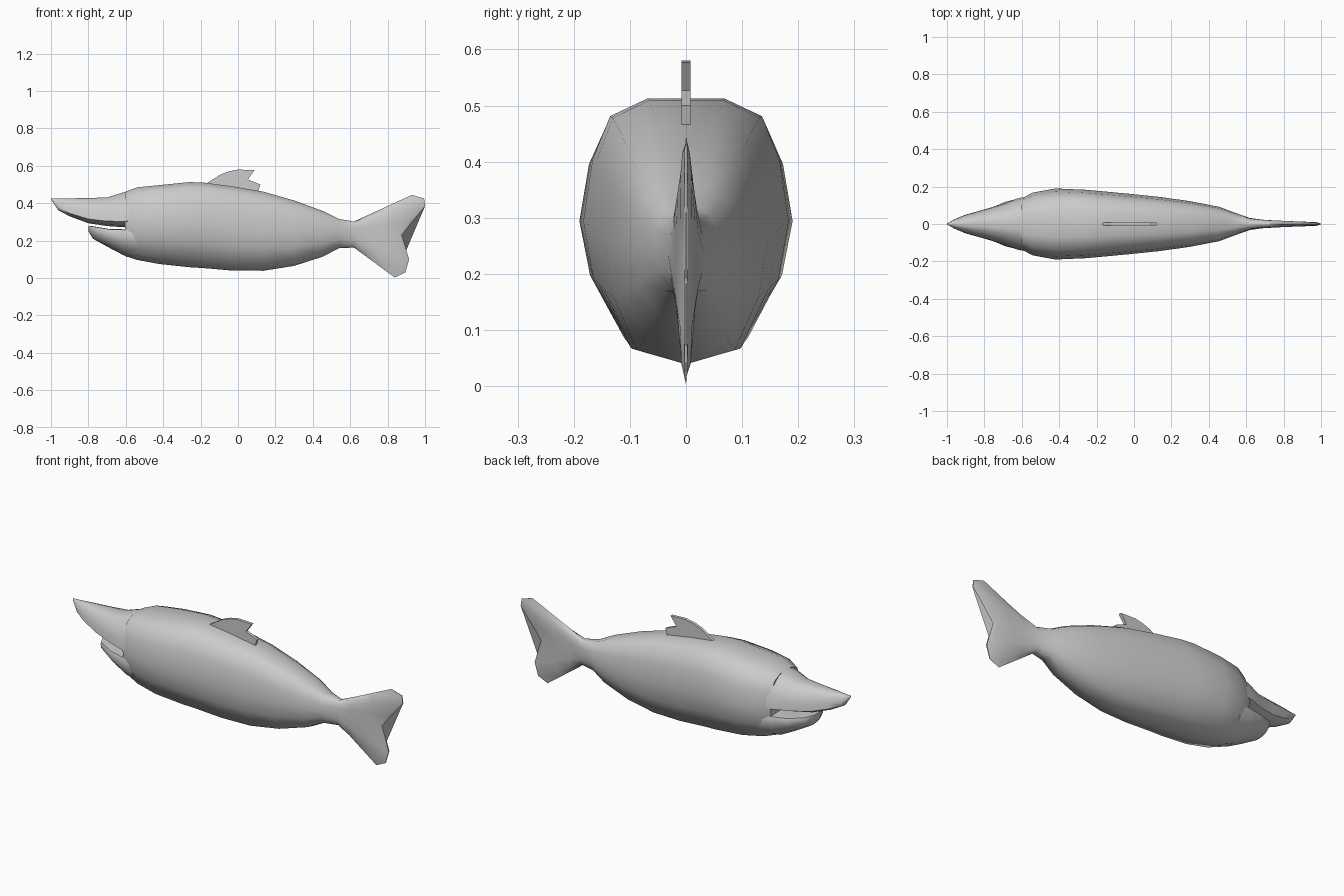
import bpy, bmesh, math

if "Cube" in bpy.data.objects:
    bpy.data.objects.remove(bpy.data.objects["Cube"])

# Half cross-sections, bottom to top: (height fraction, width fraction)
ROUND = [(0, 0), (.06, .60), (.29, .90), (.52, 1), (.76, .91), (.93, .74), (1, .37), (1, 0)]
SNOUT = [(0, 0), (.05, .6), (.17, 1), (.45, .95), (.75, .78), (.95, .45), (1, .2), (1, 0)]
CHIN = [(0, 0), (.04, .35), (.2, .7), (.5, .95), (.8, 1), (.95, .95), (.97, .5), (.95, 0)]


def section(x, z0, z1, w, shape):
    return [(x, w * f, z0 + (z1 - z0) * t) for t, f in shape]


def loft(name, halves, angle):
    """Skin a list of half rings, mirrored across y = 0."""
    bm = bmesh.new()
    rings = []
    for h in halves:
        pts = h + [(x, -y, z) for x, y, z in h[-2:0:-1]]
        rings.append([bm.verts.new(p) for p in pts])
    n = len(rings[0])
    for a, b in zip(rings, rings[1:]):
        for i in range(n):
            j = (i + 1) % n
            bm.faces.new((a[i], a[j], b[j], b[i]))
    bm.faces.new(rings[0])
    bm.faces.new(rings[-1][::-1])
    bmesh.ops.remove_doubles(bm, verts=bm.verts, dist=0.0005)
    bmesh.ops.recalc_face_normals(bm, faces=bm.faces)
    return finish(name, bm, angle)


def finish(name, bm, angle):
    me = bpy.data.meshes.new(name)
    bm.to_mesh(me)
    bm.free()
    ob = bpy.data.objects.new(name, me)
    bpy.context.collection.objects.link(ob)
    bpy.ops.object.select_all(action='DESELECT')
    ob.select_set(True)
    bpy.context.view_layer.objects.active = ob
    if angle:
        bpy.ops.object.shade_smooth_by_angle(angle=math.radians(angle))
    return ob


# Body stations: x, bottom, top, half width
stations = [(-.605, .118, .46, .135), (-.54, .097, .485, .168), (-.42, .075, .497, .19),
            (-.26, .058, .513, .183), (-.18, .053, .51, .176), (-.03, .04, .49, .162),
            (.135, .039, .462, .145), (.30, .065, .415, .122), (.455, .115, .358, .092),
            (.54, .16, .316, .06), (.62, .163, .302, .032)]
body = [section(*s, ROUND) for s in stations]

# Forked tail: the last body ring fans out to the rear outline
rear = [(.838, .003), (.895, .03), (.915, .10), (.875, .23),
        (.93, .30), (1, .385), (.995, .425), (.93, .445)]
root = body[-1]
for t, w in ((.25, .022), (.55, .017), (.93, .011), (1, .003)):
    ring = []
    for i, (r, e) in enumerate(zip(root, rear)):
        edge = (0, .75, 1, 1, 1, .9, .6, 0)[i]
        ring.append((r[0] + (e[0] - r[0]) * t, w * edge, r[2] + (e[1] - r[2]) * t))
    body.append(ring)
loft("body_and_tail", body, 60)

# Upper jaw
upper = [(-1, .42, .426, .002), (-.96, .362, .425, .025), (-.90, .330, .426, .05),
         (-.80, .293, .428, .078), (-.70, .278, .431, .108), (-.62, .272, .456, .138),
         (-.55, .27, .475, .15)]
loft("upper_jaw", [section(*s, SNOUT) for s in upper], 50)

# Lower jaw
lower = [(-.80, .25, .28, .03), (-.775, .21, .279, .082), (-.69, .163, .266, .118),
         (-.61, .121, .265, .138), (-.54, .105, .265, .15)]
loft("lower_jaw", [section(*s, CHIN) for s in lower], 50)

# Dorsal fin: flat plate
fin = [(-.18, .50), (-.09, .555), (-.05, .57), (0, .58), (.088, .577),
       (.053, .527), (.12, .50), (.105, .455)]
bm = bmesh.new()
face = bm.faces.new([bm.verts.new((x, -.008, z)) for x, z in fin])
ext = bmesh.ops.extrude_face_region(bm, geom=[face])
bmesh.ops.translate(bm, vec=(0, .016, 0),
                    verts=[g for g in ext["geom"] if isinstance(g, bmesh.types.BMVert)])
bmesh.ops.recalc_face_normals(bm, faces=bm.faces)
finish("dorsal_fin", bm, 0)
